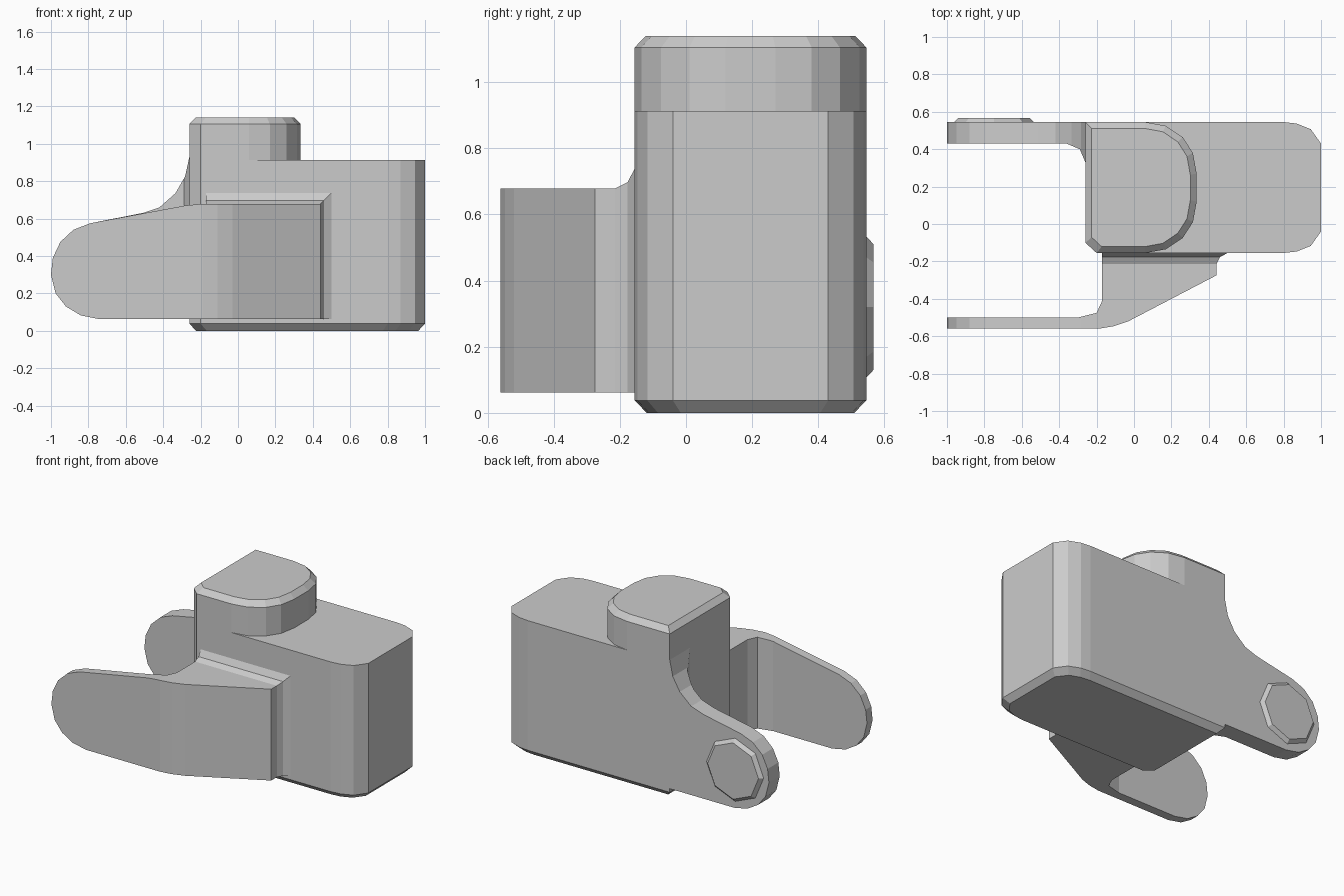
import bpy, bmesh, math

if "Cube" in bpy.data.objects:
    bpy.data.objects.remove(bpy.data.objects["Cube"])


def loft(name, rings):
    """Skin a list of equal-length 3D rings and cap both ends."""
    bm = bmesh.new()
    vs = [[bm.verts.new(p) for p in r] for r in rings]
    n = len(rings[0])
    for a, b in zip(vs, vs[1:]):
        for i in range(n):
            j = (i + 1) % n
            bm.faces.new((a[i], a[j], b[j], b[i]))
    bm.faces.new(vs[0])
    bm.faces.new(vs[-1])
    bmesh.ops.recalc_face_normals(bm, faces=bm.faces)
    me = bpy.data.meshes.new(name)
    bm.to_mesh(me)
    bm.free()
    ob = bpy.data.objects.new(name, me)
    bpy.context.collection.objects.link(ob)
    return ob


def plan_ring(pts, z, inset=0.0):
    xs, ys = [p[0] for p in pts], [p[1] for p in pts]
    cx, cy = (min(xs) + max(xs)) / 2, (min(ys) + max(ys)) / 2
    sx = 1 - 2 * inset / (max(xs) - min(xs))
    sy = 1 - 2 * inset / (max(ys) - min(ys))
    return [(cx + (x - cx) * sx, cy + (y - cy) * sy, z) for x, y in pts]


def side_ring(pts, y):
    return [(x, y, z) for x, z in pts]


def arm(name, plan, side):
    """Intersection of a plan outline and a side outline."""
    ob = loft(name, [plan_ring(plan, -0.2), plan_ring(plan, 1.3)])
    cutter = loft(name + "_cutter", [side_ring(side, -1), side_ring(side, 1)])
    cutter.hide_render = True
    mod = ob.modifiers.new("outline", 'BOOLEAN')
    mod.operation = 'INTERSECT'
    mod.solver = 'EXACT'
    mod.object = cutter
    bpy.context.view_layer.objects.active = ob
    bpy.ops.object.modifier_apply(modifier=mod.name)
    bpy.data.objects.remove(cutter)
    return ob


# Main block with chamfered base
block = [(-0.26, 0.545), (-0.26, -0.10), (-0.20, -0.155), (0.80, -0.155),
         (0.87, -0.147), (0.945, -0.117), (1.0, -0.04), (1.0, 0.43),
         (0.945, 0.507), (0.87, 0.537), (0.80, 0.545)]
loft("main_block", [plan_ring(block, 0, 0.036), plan_ring(block, 0.038),
                    plan_ring(block, 0.912)])

# Raised post with chamfered top
post = [(-0.26, 0.545), (-0.26, -0.10), (-0.20, -0.155), (0.06, -0.155),
        (0.17, -0.135), (0.26, -0.075), (0.315, 0.01), (0.335, 0.12),
        (0.335, 0.27), (0.315, 0.38), (0.26, 0.465), (0.17, 0.525), (0.06, 0.545)]
loft("raised_post", [plan_ring(post, 0.912), plan_ring(post, 1.105),
                     plan_ring(post, 1.14, 0.034)])

# Rounded tip shared by both arms
tip = [(-0.74, 0.062), (-0.84, 0.082), (-0.92, 0.13), (-0.975, 0.20), (-1.0, 0.30),
       (-0.99, 0.39), (-0.95, 0.475), (-0.88, 0.54), (-0.79, 0.575)]

# Rear arm with concave fillets into the block
arm("rear_arm",
    [(-1.1, 0.545), (-1.1, 0.43), (-0.36, 0.43), (-0.29, 0.40), (-0.26, 0.33),
     (-0.26, 0.545)],
    [(-0.2, 0.062)] + tip + [(-0.51, 0.63), (-0.42, 0.66), (-0.335, 0.735),
                             (-0.283, 0.825), (-0.26, 0.93), (-0.2, 1.1)])

# Front arm and sloped bracket
arm("front_arm",
    [(-1.1, -0.56), (-0.19, -0.56), (-0.11, -0.547), (-0.03, -0.52), (0.44, -0.275),
     (0.44, -0.215), (-0.17, -0.215), (-0.17, -0.41), (-0.20, -0.475),
     (-0.30, -0.50), (-1.1, -0.50)],
    [(0.6, 0.062)] + tip + [(-0.28, 0.67), (-0.20, 0.678), (0.6, 0.678)])

# Flare joining the bracket to the block
loft("bracket_flare",
     [side_ring([(-0.17, 0.062), (x, 0.062), (x, z), (-0.17, z)], y)
      for x, z, y in ((0.44, 0.678, -0.215), (0.46, 0.697, -0.177),
                      (0.50, 0.738, -0.155))])

# Octagonal boss on the rear arm
def octagon(r):
    return [(-0.748 + r * math.cos(i * math.pi / 4), 0.32 + r * math.sin(i * math.pi / 4))
            for i in range(8)]

loft("pivot_boss", [side_ring(octagon(0.213), 0.545), side_ring(octagon(0.19), 0.567)])
